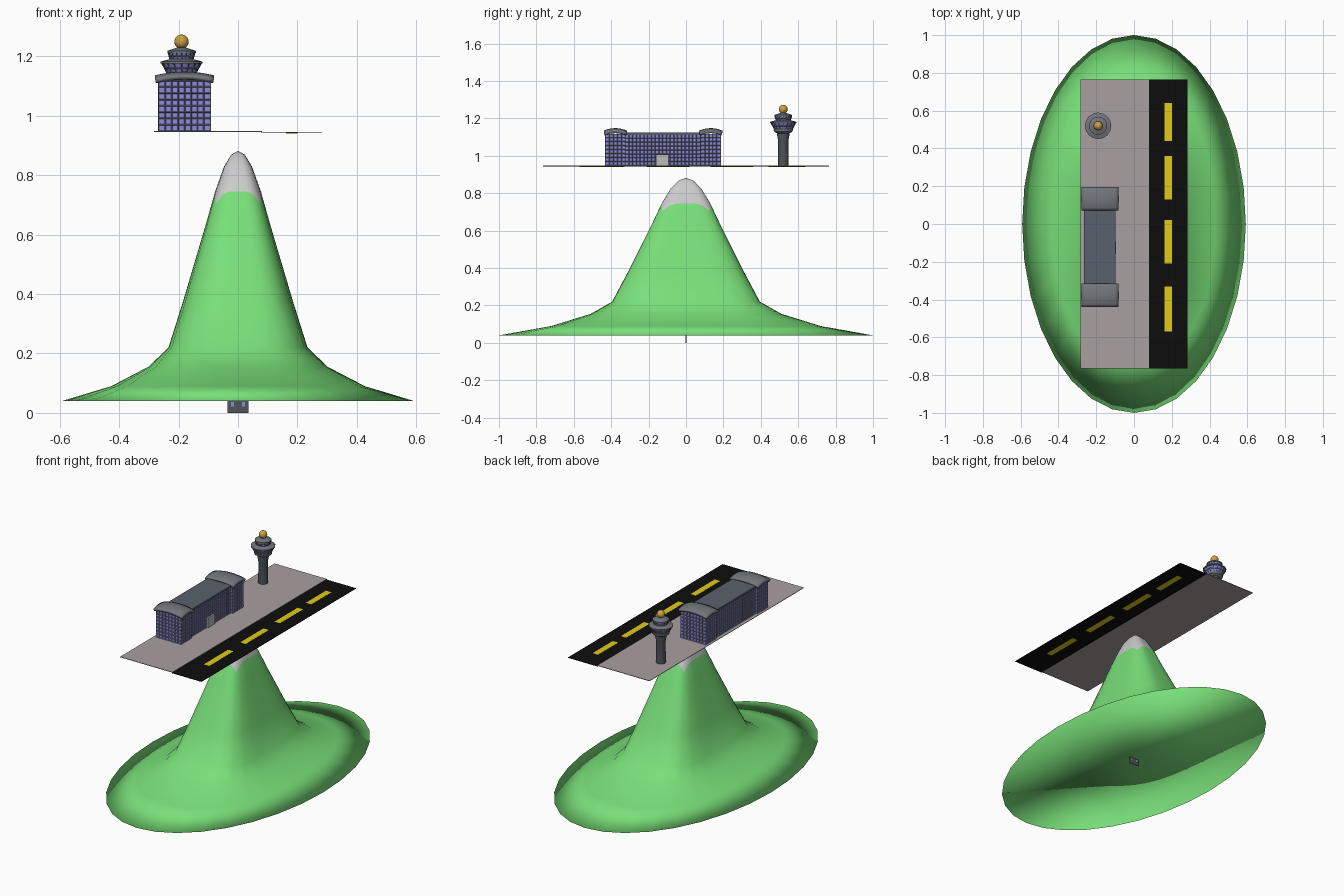
import bpy, bmesh, math

if "Cube" in bpy.data.objects:
    bpy.data.objects.remove(bpy.data.objects["Cube"])


def mat(name, r, g, b):
    m = bpy.data.materials.new(name)
    m.diffuse_color = (r, g, b, 1)
    m.use_nodes = True
    m.node_tree.nodes["Principled BSDF"].inputs["Base Color"].default_value = m.diffuse_color
    return m


GREEN = mat("grass", .19, .74, .19)
SNOW = mat("snow", .6, .6, .6)
GLASS = mat("glass", .26, .26, .75)
DARK = mat("dark_grey", .08, .09, .1)
STEEL = mat("steel", .17, .18, .2)
SLATE = mat("slate", .1, .12, .15)
STONE = mat("apron_grey", .4, .35, .35)
BLACK = mat("asphalt", .004, .004, .004)
YELLOW = mat("paint", .75, .6, .01)
GOLD = mat("gold", .62, .36, .06)
PALE = mat("pale_grey", .5, .5, .5)


def finish(name, bm, *mats, angle=None):
    bmesh.ops.recalc_face_normals(bm, faces=bm.faces)
    me = bpy.data.meshes.new(name)
    bm.to_mesh(me)
    bm.free()
    for m in mats:
        me.materials.append(m)
    ob = bpy.data.objects.new(name, me)
    bpy.context.collection.objects.link(ob)
    if angle:
        bpy.ops.object.select_all(action='DESELECT')
        bpy.context.view_layer.objects.active = ob
        ob.select_set(True)
        bpy.ops.object.shade_smooth_by_angle(angle=math.radians(angle))
    return ob


def box(name, x, y, z, m):
    bm = bmesh.new()
    bmesh.ops.create_cube(bm, size=1)
    for v in bm.verts:
        for i, (a, b) in enumerate((x, y, z)):
            v.co[i] = (a + b) / 2 + v.co[i] * (b - a)
    return finish(name, bm, m)


def loft(bm, rings):
    for a, b in zip(rings, rings[1:]):
        for i in range(len(a)):
            j = (i + 1) % len(a)
            bm.faces.new((a[i], a[j], b[j], b[i]))


def lathe(name, centre, prof, m, n=16, caps=True, angle=30):
    bm = bmesh.new()
    rings = [[bm.verts.new((centre[0] + r * math.cos(2 * math.pi * i / n),
                            centre[1] + r * math.sin(2 * math.pi * i / n), z))
              for i in range(n)] for r, z in prof]
    loft(bm, rings)
    if caps:
        bm.faces.new(rings[0])
        bm.faces.new(rings[-1])
    return finish(name, bm, m, angle=angle)


def mullions(ob, name, t):
    # grey window bars as a wireframe copy of the pane grid
    bars = ob.copy()
    bars.data = ob.data.copy()
    bars.name = name
    bars.data.materials.clear()
    bars.data.materials.append(STEEL)
    bpy.context.collection.objects.link(bars)
    w = bars.modifiers.new("bars", 'WIREFRAME')
    w.thickness = t
    w.offset = 0


def glass_block(name, x, y, z, nx, ny, nz):
    # four walls divided into panes
    bm = bmesh.new()
    path = [(x[0] + (x[1] - x[0]) * i / nx, y[0]) for i in range(nx)]
    path += [(x[1], y[0] + (y[1] - y[0]) * i / ny) for i in range(ny)]
    path += [(x[1] - (x[1] - x[0]) * i / nx, y[1]) for i in range(nx)]
    path += [(x[0], y[1] - (y[1] - y[0]) * i / ny) for i in range(ny)]
    loft(bm, [[bm.verts.new((px, py, z[0] + (z[1] - z[0]) * k / nz))
               for px, py in path] for k in range(nz + 1)])
    mullions(finish(name, bm, GLASS), name + "_bars", .005)


# mountain: squarish peak blending into an elliptical skirt
PROFILE = [(0, .882), (.04, .868), (.08, .828), (.135, .737), (.17, .66), (.23, .54),
           (.31, .38), (.395, .22)]


def height(r):
    for (a, za), (b, zb) in zip(PROFILE, PROFILE[1:]):
        if r <= b:
            return za + (zb - za) * (r - a) / (b - a)
    return .22


RINGS = [(.04, 3, None), (.08, 4, None), (.13, 24, None), (.18, 7, None), (.23, 4, None),
         (.31, 4, None), (.395, 4, None), (.51, 3, .155), (.72, 2.4, .09), (1, 2, .04)]
N = 32
bm = bmesh.new()
rings = []
for r, n, z in RINGS:
    ring = []
    for i in range(N):
        c, s = math.cos(2 * math.pi * i / N), math.sin(2 * math.pi * i / N)
        k = r / (abs(c) ** n + abs(s) ** n) ** (1 / n)
        h = height(k * (c ** 4 + s ** 4) ** .25) if z is None else z
        ring.append(bm.verts.new((.592 * k * c, k * s, h)))
    rings.append(ring)
loft(bm, rings)
for ring, z in ((rings[0], .882), (rings[-1], .04)):
    tip = bm.verts.new((0, 0, z))
    for i in range(N):
        bm.faces.new((ring[i], ring[(i + 1) % N], tip))
snow = {v for ring in rings[:3] for v in ring}
for f in bm.faces:
    f.smooth = True
    if sum(v in snow for v in f.verts) >= 2 and all(v in snow or v.co.z > .88 for v in f.verts):
        f.material_index = 1
finish("mountain", bm, GREEN, SNOW)

# small plate with two windows under the mountain
box("base_plate", (-.035, .035), (-.002, .002), (0, .045), DARK)
for sx in (-1, 1):
    box("base_window", (sx * .018 - .005, sx * .018 + .005), (-.003, .003), (.022, .036), GLASS)

# airfield floating above the peak
box("apron", (-.282, .08), (-.765, .765), (.945, .948), STONE)
box("runway", (.078, .282), (-.765, .765), (.941, .944), BLACK)
for a, b in ((.44, .64), (.13, .36), (-.21, .02), (-.57, -.33)):
    box("runway_dash", (.162, .2), (a, b), (.9405, .9445), YELLOW)

# terminal: long hall with two end pavilions
glass_block("hall", (-.258, -.105), (-.325, .075), (.948, 1.115), 8, 20, 8)
box("hall_roof", (-.264, -.098), (-.325, .08), (1.112, 1.124), SLATE)
box("entrance", (-.13, -.095), (-.16, -.093), (.948, 1.008), PALE)
for y0 in (-.43, .08):
    y1 = y0 + .105
    glass_block("pavilion", (-.266, -.093), (y0, y1), (.948, 1.118), 8, 5, 8)
    # gently domed roof
    bm = bmesh.new()
    bmesh.ops.create_grid(bm, x_segments=10, y_segments=8, size=1)
    for v in bm.verts:
        u, w = v.co.x, v.co.y
        v.co = (-.18 + .096 * u, (y0 + y1) / 2 + .057 * w, 1.109 + .012 * (2 - u * u - w * w))
    ob = finish("pavilion_roof", bm, STEEL, angle=30)
    sol = ob.modifiers.new("thickness", 'SOLIDIFY')
    sol.thickness = .015
    sol.offset = 1 if ob.data.polygons[0].normal.z > 0 else -1

# control tower
T = (-.19, .52)
lathe("tower_shaft", T, [(.029, .948), (.027, 1.08), (.033, 1.11), (.033, 1.13)], DARK)
lathe("lower_deck", T, [(.033, 1.12), (.05, 1.13), (.052, 1.142)], STEEL)
cab = lathe("tower_cab", T, [(.048, 1.142), (.057, 1.16), (.066, 1.177)], GLASS, caps=False)
mullions(cab, "tower_cab_bars", .005)
lathe("cab_roof", T, [(.07, 1.175), (.07, 1.182), (.052, 1.187), (.04, 1.19)], STEEL)
top = lathe("upper_cab", T, [(.038, 1.188), (.041, 1.2), (.045, 1.213)], GLASS, caps=False)
mullions(top, "upper_cab_bars", .005)
lathe("upper_roof", T, [(.048, 1.211), (.048, 1.218), (.03, 1.224), (.012, 1.23)], STEEL)
bm = bmesh.new()
bmesh.ops.create_uvsphere(bm, u_segments=16, v_segments=10, radius=.024)
bmesh.ops.translate(bm, verts=bm.verts, vec=(*T, 1.249))
finish("radar_ball", bm, GOLD, angle=60)
